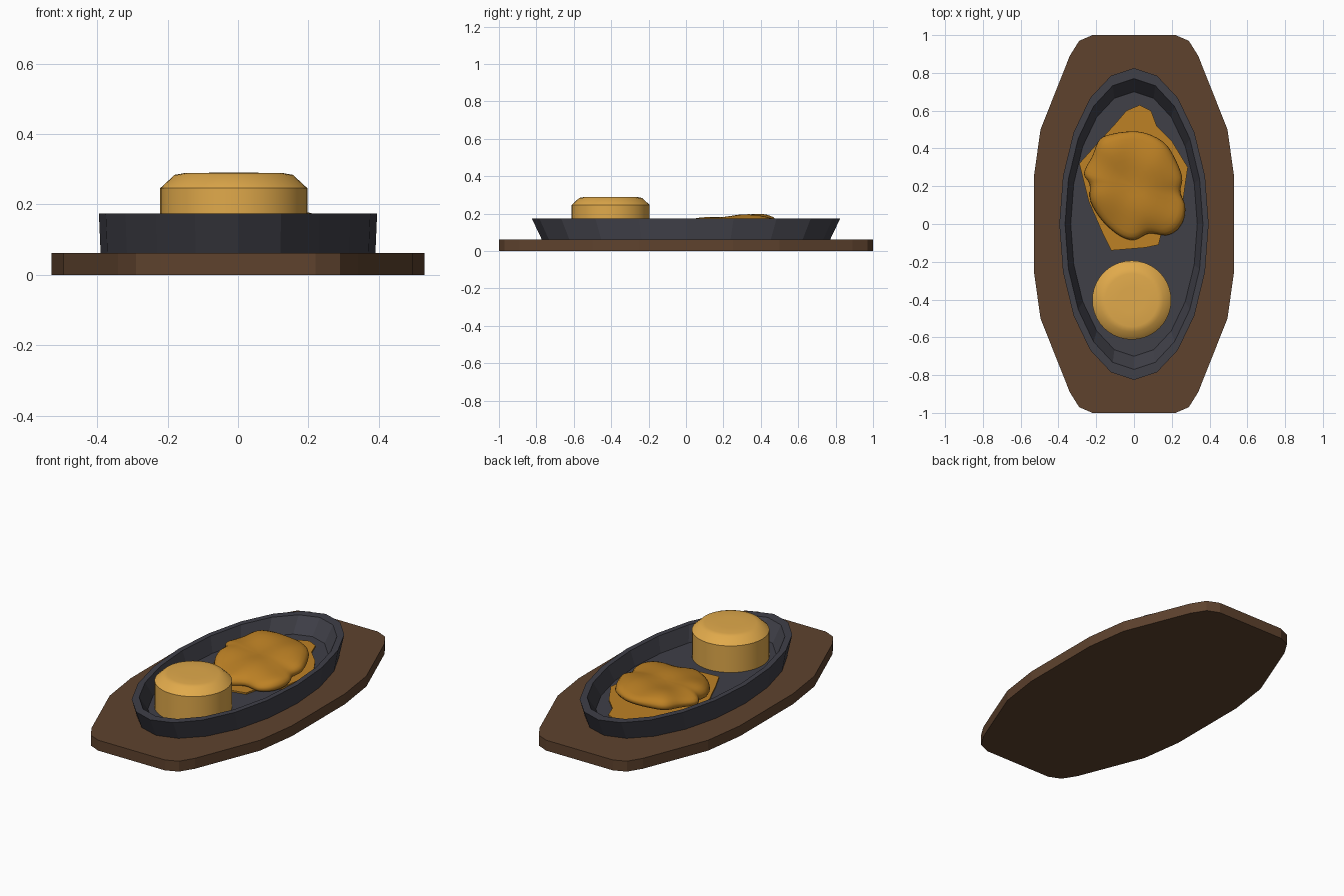
import bpy, bmesh, math

if "Cube" in bpy.data.objects:
    bpy.data.objects.remove(bpy.data.objects["Cube"])


def material(name, rgb):
    m = bpy.data.materials.new(name)
    m.diffuse_color = (*rgb, 1)
    m.use_nodes = True
    m.node_tree.nodes["Principled BSDF"].inputs["Base Color"].default_value = m.diffuse_color
    return m


WOOD = material("brown wood", (0.112, 0.055, 0.027))
IRON = material("dark iron", (0.050, 0.050, 0.064))
MEAT = material("orange brown", (0.51, 0.22, 0.018))
BUN = material("golden crust", (0.75, 0.40, 0.07))


def rings_object(name, rings, mat, smooth=None):
    """Skin a stack of equal-length closed rings and cap both ends."""
    bm = bmesh.new()
    loops = [[bm.verts.new(p) for p in ring] for ring in rings]
    n = len(loops[0])
    for a, b in zip(loops, loops[1:]):
        for i in range(n):
            j = (i + 1) % n
            bm.faces.new((a[i], a[j], b[j], b[i]))
    bm.faces.new(loops[0][::-1])
    bm.faces.new(loops[-1])
    bmesh.ops.recalc_face_normals(bm, faces=bm.faces)
    me = bpy.data.meshes.new(name)
    bm.to_mesh(me)
    bm.free()
    me.materials.append(mat)
    ob = bpy.data.objects.new(name, me)
    bpy.context.collection.objects.link(ob)
    if smooth:
        bpy.ops.object.select_all(action='DESELECT')
        ob.select_set(True)
        bpy.context.view_layer.objects.active = ob
        bpy.ops.object.shade_smooth_by_angle(angle=math.radians(smooth))
    return ob


def ellipse(rx, ry, z, n, cx=0, cy=0):
    return [(cx + rx * math.sin(2 * math.pi * i / n),
             cy + ry * math.cos(2 * math.pi * i / n), z) for i in range(n)]


def smooth_loop(pts, k):
    """Closed Catmull-Rom curve with k samples per point."""
    out, n = [], len(pts)
    for i in range(n):
        p = [pts[(i + d) % n] for d in (-1, 0, 1, 2)]
        for s in range(k):
            t = s / k
            out.append(tuple(0.5 * (2 * b + (c - a) * t + (2 * a - 5 * b + 4 * c - d) * t * t
                                    + (3 * b - a - 3 * c + d) * t ** 3)
                             for a, b, c, d in zip(*p)))
    return out


# Wooden board: one quarter outline mirrored in x and y
quarter = [(0.22, 1.0), (0.29, 0.97), (0.34, 0.89), (0.495, 0.5), (0.53, 0.25)]
half = quarter + [(x, -y) for x, y in quarter[::-1]]
outline = half + [(-x, y) for x, y in half[::-1]]
rings_object("wooden_board", [[(x, y, z) for x, y in outline] for z in (0, 0.062)], WOOD)

# Oval iron pan, 20 sided
pan = [(0.39, 0.77, 0.06), (0.395, 0.825, 0.175), (0.365, 0.77, 0.175), (0.335, 0.70, 0.088)]
rings_object("iron_pan", [ellipse(rx, ry, z, 20) for rx, ry, z in pan], IRON)

# Round bun with softly bevelled top
bun = [(0.209, 0.08), (0.209, 0.246), (0.168, 0.284), (0.14, 0.289), (0.07, 0.29), (0.01, 0.29)]
rings_object("round_bun", [ellipse(r, r, z, 40, -0.012, -0.403) for r, z in bun], BUN, 44)

# Thin sauce puddle
sauce = [(0.03, 0.63), (0.09, 0.60), (0.12, 0.52), (0.20, 0.44), (0.285, 0.30), (0.27, 0.2),
         (0.25, 0.05), (0.15, -0.03), (0.13, -0.11), (0.06, -0.125), (0, -0.13), (-0.12, -0.14),
         (-0.17, -0.04), (-0.24, 0.12), (-0.29, 0.32), (-0.2, 0.42), (-0.1, 0.53), (-0.04, 0.60)]
rings_object("sauce_puddle", [[(x, y, z) for x, y in sauce] for z in (0.086, 0.097)], MEAT)

# Crinkled fillet, tilted up towards the back
fillet = [(0, 0.49), (0.08, 0.475), (0.16, 0.43), (0.21, 0.36), (0.255, 0.25), (0.245, 0.17),
          (0.27, 0.10), (0.265, 0.03), (0.23, -0.03), (0.17, -0.06), (0.08, -0.05), (0, -0.085),
          (-0.08, -0.06), (-0.17, 0.02), (-0.23, 0.12), (-0.235, 0.21), (-0.265, 0.27),
          (-0.22, 0.36), (-0.18, 0.45), (-0.10, 0.48)]
edge = smooth_loop(fillet, 4)
CX, CY = 0.0, 0.2


def fillet_ring(t, lift):
    ring = []
    for x, y in edge:
        px, py = CX + (x - CX) * t, CY + (y - CY) * t
        tilt = 0.105 + 0.045 * (py + 0.08) / 0.57
        wave = math.sin(17 * px + 9 * py) * math.sin(15 * py - 8 * px + 1)
        bump = 0.009 * wave * min(1, lift / 0.04) if lift > 0 else 0
        ring.append((px, py, max(0.092, tilt + lift + bump)))
    return ring


levels = [(0.02, -0.02), (0.85, -0.02), (0.96, -0.014), (1.0, 0.002), (0.985, 0.018), (0.94, 0.032),
          (0.86, 0.041), (0.75, 0.047), (0.62, 0.051), (0.48, 0.053), (0.34, 0.055),
          (0.2, 0.056), (0.02, 0.056)]
rings_object("crinkled_fillet", [fillet_ring(t, h) for t, h in levels], MEAT, 60)
